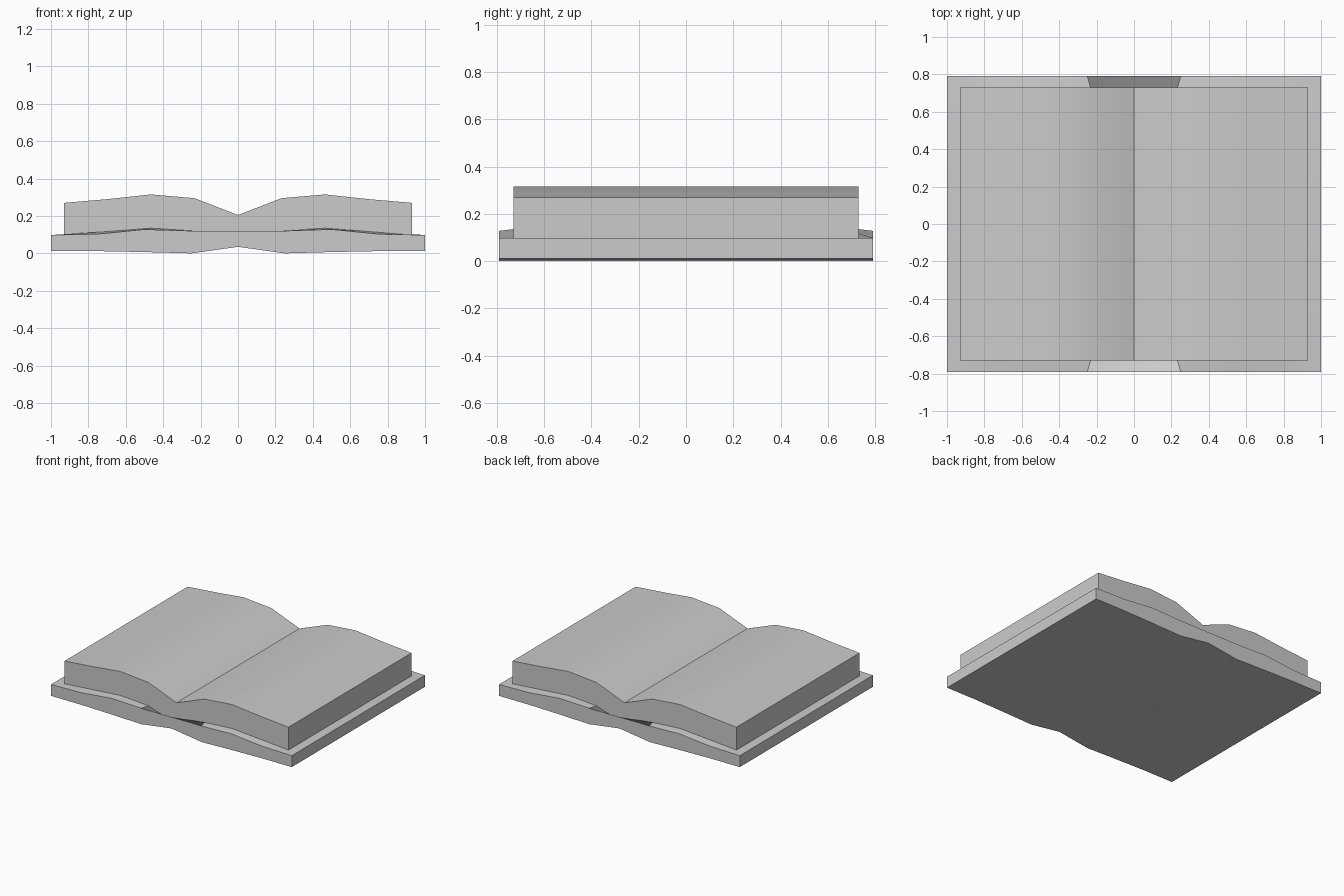
import bpy, bmesh, math

cube = bpy.data.objects.get("Cube")
if cube:
    bpy.data.objects.remove(cube)

grey = bpy.data.materials.new("plain grey")
grey.use_nodes = True
colour = (0.6, 0.6, 0.6, 1)
grey.diffuse_color = colour
grey.node_tree.nodes["Principled BSDF"].inputs["Base Color"].default_value = colour


def ring(bm, half_width, half_depth, heights):
    """Closed loop: wavy front edge left to right, then the back edge in reverse."""
    steps = len(heights) - 1
    half = [(half_width * i / steps, z) for i, z in enumerate(heights)]
    row = [(-x, z) for x, z in reversed(half[1:])] + half
    front = [bm.verts.new((x, -half_depth, z)) for x, z in row]
    back = [bm.verts.new((x, half_depth, z)) for x, z in reversed(row)]
    return front + back


def band(bm, low, high):
    n = len(low)
    for i in range(n):
        j = (i + 1) % n
        bm.faces.new((low[i], low[j], high[j], high[i]))


def cap(bm, loop):
    n = len(loop)
    for i in range(n // 2 - 1):
        bm.faces.new((loop[i], loop[i + 1], loop[n - 2 - i], loop[n - 1 - i]))


def build(name, rings, capped):
    """Loft a stack of rings and close one of them with a sheet."""
    bm = bmesh.new()
    loops = [ring(bm, *r) for r in rings]
    for low, high in zip(loops, loops[1:]):
        band(bm, low, high)
    cap(bm, loops[capped] if capped else loops[0][::-1])
    mesh = bpy.data.meshes.new(name)
    bm.to_mesh(mesh)
    bm.free()
    mesh.materials.append(grey)
    obj = bpy.data.objects.new(name, mesh)
    bpy.context.collection.objects.link(obj)
    bpy.ops.object.select_all(action="DESELECT")
    obj.select_set(True)
    bpy.context.view_layer.objects.active = obj
    bpy.ops.object.shade_smooth_by_angle(angle=math.radians(35))


# Heights run from the spine outwards
cover_bottom = (1.0, 0.79, (0.035, 0.0, 0.007, 0.012, 0.012))
cover_top = (1.0, 0.79, (0.12, 0.12, 0.128, 0.103, 0.098))
page_foot = (0.93, 0.73, (0.04, 0.12, 0.135, 0.117, 0.098))
page_top = (0.93, 0.73, (0.205, 0.295, 0.315, 0.29, 0.27))

# Cover with its sloping rim, then the open block of pages
build("cover", [cover_bottom, cover_top, page_foot], 0)
build("pages", [page_foot, page_top], 1)
